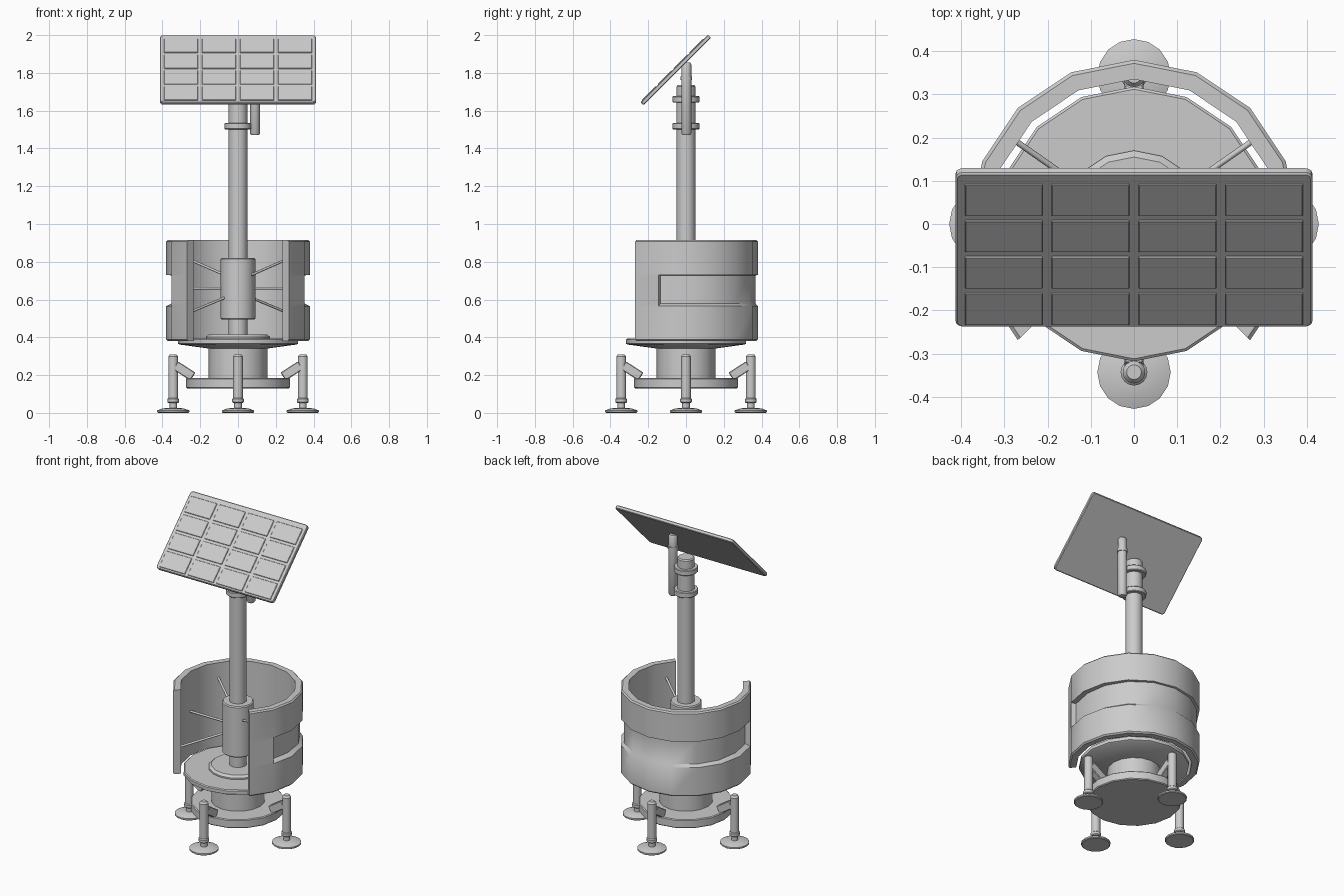
import bpy, bmesh, math
from mathutils import Vector, Matrix

cube = bpy.data.objects.get("Cube")
if cube:
    bpy.data.objects.remove(cube, do_unlink=True)

grey = bpy.data.materials.new("light grey")
grey.use_nodes = True
COLOUR = (0.6, 0.6, 0.6, 1)
grey.diffuse_color = COLOUR
grey.node_tree.nodes["Principled BSDF"].inputs["Base Color"].default_value = COLOUR


def finish(name, bm, angle=35):
    """Turn a bmesh into a smooth shaded object with sharp edges kept."""
    bmesh.ops.remove_doubles(bm, verts=bm.verts, dist=1e-5)
    bmesh.ops.recalc_face_normals(bm, faces=bm.faces)
    me = bpy.data.meshes.new(name)
    bm.to_mesh(me)
    bm.free()
    me.materials.append(grey)
    ob = bpy.data.objects.new(name, me)
    bpy.context.collection.objects.link(ob)
    bpy.ops.object.select_all(action='DESELECT')
    ob.select_set(True)
    bpy.context.view_layer.objects.active = ob
    bpy.ops.object.shade_smooth_by_angle(angle=math.radians(angle))
    return ob


def lathe(name, profile, sides=16, at=(0, 0)):
    """Closed turned solid from (radius, height) points, capped at both ends."""
    bm = bmesh.new()
    rings = []
    for r, z in profile:
        rings.append([bm.verts.new((at[0] + r * math.cos(math.tau * i / sides),
                                    at[1] + r * math.sin(math.tau * i / sides), z))
                      for i in range(sides)])
    for a, b in zip(rings, rings[1:]):
        for i in range(sides):
            j = (i + 1) % sides
            bm.faces.new((a[i], a[j], b[j], b[i]))
    bm.faces.new(rings[0][::-1])
    bm.faces.new(rings[-1])
    return finish(name, bm)


def rod(name, p, q, radius, sides=8):
    """Straight round rod between two points."""
    p, q = Vector(p), Vector(q)
    d = q - p
    bm = bmesh.new()
    m = Matrix.Translation((p + q) / 2) @ d.to_track_quat('Z', 'Y').to_matrix().to_4x4()
    bmesh.ops.create_cone(bm, cap_ends=True, segments=sides, radius1=radius,
                          radius2=radius, depth=d.length, matrix=m)
    return finish(name, bm, 50)


def box(name, size, matrix, bevel=0.0):
    bm = bmesh.new()
    bmesh.ops.create_cube(bm, size=1, matrix=Matrix.Diagonal((*size, 1)))
    if bevel:
        bmesh.ops.bevel(bm, geom=bm.edges[:], offset=bevel, segments=1, affect='EDGES')
    bm.transform(matrix)
    return finish(name, bm)


# Base, drum and round platform
lathe("base_disc", [(0.27, 0.13), (0.275, 0.135), (0.275, 0.18), (0.27, 0.185)])
lathe("base_drum", [(0.155, 0.18), (0.155, 0.35)])
lathe("platform", [(0.15, 0.34), (0.31, 0.362), (0.318, 0.367),
                   (0.318, 0.388), (0.312, 0.393)])
lathe("mast_plinth", [(0.17, 0.39), (0.17, 0.402), (0.155, 0.415)])

# Four adjustable legs with round feet and sloping brackets
for name, deg in (("left", 0), ("back", 90), ("right", 180), ("front", 270)):
    a = math.radians(deg)
    c = (0.343 * math.cos(a), 0.343 * math.sin(a))
    lathe(name + "_foot", [(0.08, 0), (0.085, 0.004), (0.085, 0.013), (0.055, 0.024),
                           (0.02, 0.026), (0.02, 0.055)], 16, c)
    lathe(name + "_leg_collar", [(0.026, 0.052), (0.031, 0.057), (0.031, 0.073),
                                 (0.026, 0.078)], 16, c)
    lathe(name + "_leg", [(0.026, 0.07), (0.026, 0.298), (0.017, 0.31)], 16, c)
    m = (Matrix.Rotation(a, 4, 'Z') @ Matrix.Translation((0.285, 0, 0.222))
         @ Matrix.Rotation(math.radians(-33), 4, 'Y'))
    box(name + "_leg_bracket", (0.11, 0.045, 0.05), m, 0.004)

# Mast with its sleeve and two clamps
lathe("mast", [(0.05, 0.40), (0.05, 1.728), (0.044, 1.735)])
lathe("mast_sleeve", [(0.086, 0.495), (0.092, 0.501), (0.092, 0.814), (0.086, 0.82)])
for name, z in (("lower_clamp", 1.518), ("upper_clamp", 1.66)):
    lathe(name, [(0.067, z - 0.017), (0.071, z - 0.013),
                 (0.071, z + 0.013), (0.067, z + 0.017)])

# Curved wind shell, open at the front, with a recessed band round the outside
RO, RI, Z0, Z1 = 0.38, 0.335, 0.38, 0.915
stations = []
for i in range(13):
    deg = -45 + 22.5 * i
    back = max(0.0, math.sin(math.radians(deg)))
    depth = 0.03 - 0.018 * back
    if i in (1, 11):
        pair = [(deg, 0), (deg, depth)]
        stations += pair if i == 1 else pair[::-1]
    else:
        stations.append((deg, depth if 1 < i < 11 else 0))
bm = bmesh.new()
rings = []
for deg, d in stations:
    prof = [(RI, Z0), (RO - 0.008, Z0), (RO, Z0 + 0.008), (RO, 0.565), (RO - d, 0.58),
            (RO - d, 0.728), (RO, 0.73), (RO, Z1 - 0.008), (RO - 0.008, Z1), (RI, Z1)]
    c, s = math.cos(math.radians(deg)), math.sin(math.radians(deg))
    rings.append([bm.verts.new((r * c, r * s, z)) for r, z in prof])
for a, b in zip(rings, rings[1:]):
    for k in range(len(a)):
        n = (k + 1) % len(a)
        bm.faces.new((a[k], b[k], b[n], a[n]))
bm.faces.new(rings[0])
bm.faces.new(rings[-1][::-1])
bmesh.ops.remove_doubles(bm, verts=bm.verts, dist=1e-5)
bmesh.ops.dissolve_degenerate(bm, edges=bm.edges[:], dist=1e-5)
finish("wind_shell", bm, 40)

# Thin spokes from the sleeve to the shell
spokes = (("upper", -35, 0.73, 0.82), ("middle", 0, 0.66, 0.66), ("lower", 35, 0.61, 0.525))
for side, turn in (("left", 0), ("right", 180)):
    for level, deg, za, zb in spokes:
        a = math.radians(deg + turn)
        c, s = math.cos(a), math.sin(a)
        rod(f"{side}_{level}_spoke", (0.085 * c, 0.085 * s, za),
            (0.335 * c, 0.335 * s, zb), 0.007)

# Actuator that carries the panel
ACT = (0.09, 0.002)
lathe("actuator_body", [(0.02, 1.47), (0.027, 1.48), (0.027, 1.765), (0.022, 1.77)], 12, ACT)
lathe("actuator_collar", [(0.031, 1.762), (0.031, 1.782)], 12, ACT)
lathe("actuator_rod", [(0.026, 1.78), (0.026, 1.845), (0.02, 1.855)], 12, ACT)

# Tilted panel: rounded slab with a grid of thin raised cells
tilt = Matrix.Translation((0, -0.054, 1.815)) @ Matrix.Rotation(math.radians(45), 4, 'X')
bm = bmesh.new()
W, H, T = 0.826, 0.505, 0.022
bmesh.ops.create_cube(bm, size=1, matrix=Matrix.Diagonal((W, H, T, 1)))
upright = [e for e in bm.edges if abs(e.verts[0].co.z - e.verts[1].co.z) > 0.01]
bmesh.ops.bevel(bm, geom=upright, offset=0.018, segments=3, profile=0.5, affect='EDGES')
rim = [e for e in bm.edges if abs(e.verts[0].co.z - e.verts[1].co.z) < 1e-6]
bmesh.ops.bevel(bm, geom=rim, offset=0.004, segments=1, affect='EDGES')
bm.transform(tilt)
finish("panel_frame", bm)
for row in range(4):
    for col in range(4):
        x, y = (col - 1.5) * 0.201, (row - 1.5) * 0.119 - 0.01
        box(f"panel_cell_{row + 1}_{col + 1}", (0.18, 0.103, 0.008),
            tilt @ Matrix.Translation((x, y, T / 2 + 0.001)), 0.002)
